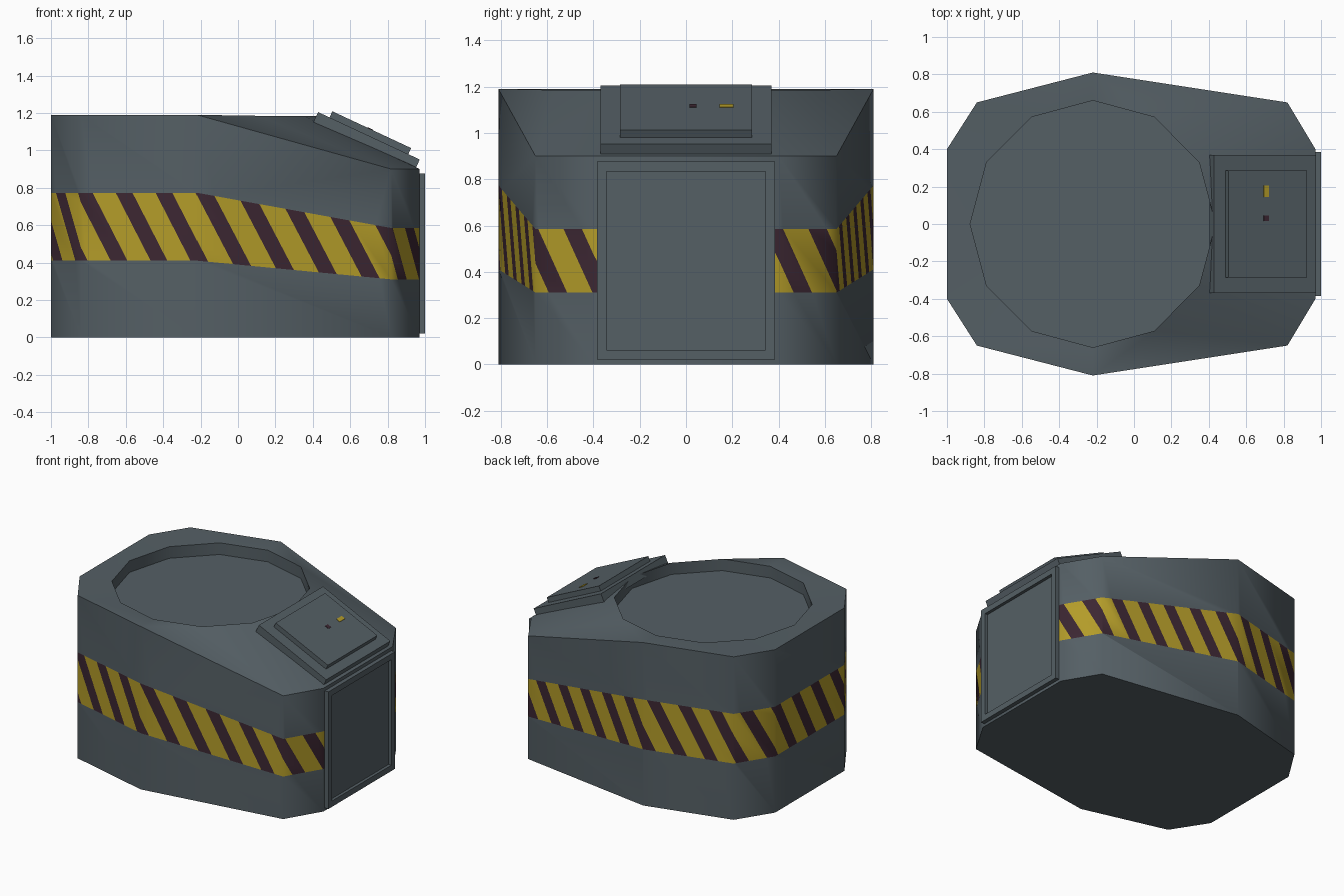
import bpy, bmesh, math
from mathutils import Matrix, Vector

if "Cube" in bpy.data.objects:
    bpy.data.objects.remove(bpy.data.objects["Cube"])


def material(name, rgb):
    m = bpy.data.materials.new(name)
    m.diffuse_color = (*rgb, 1)
    m.use_nodes = True
    m.node_tree.nodes["Principled BSDF"].inputs["Base Color"].default_value = m.diffuse_color
    return m


GREY = material("slate grey", (0.09, 0.115, 0.13))
YELLOW = material("warning yellow", (0.45, 0.33, 0.022))
PURPLE = material("dark purple", (0.045, 0.02, 0.032))


def finish(name, bm, mats, matrix=None):
    bmesh.ops.recalc_face_normals(bm, faces=bm.faces[:])
    me = bpy.data.meshes.new(name)
    bm.to_mesh(me)
    bm.free()
    for m in mats:
        me.materials.append(m)
    ob = bpy.data.objects.new(name, me)
    bpy.context.collection.objects.link(ob)
    if matrix is not None:
        ob.matrix_world = matrix
    bpy.ops.object.select_all(action='DESELECT')
    ob.select_set(True)
    bpy.context.view_layer.objects.active = ob
    bpy.ops.object.shade_smooth_by_angle(angle=math.radians(60))
    return ob


def panel(name, matrix, sx, sy, thick, mat, margin=0, depth=0):
    """Box whose top lies at local z = 0, with an optional recessed centre."""
    bm = bmesh.new()
    bmesh.ops.create_cube(bm, size=1, matrix=Matrix.Translation((0, 0, -thick / 2)) @ Matrix.Diagonal((sx, sy, thick, 1)))
    if margin:
        top = max(bm.faces, key=lambda f: f.calc_center_median().z)
        bmesh.ops.inset_region(bm, faces=[top], thickness=margin)
        inner = bmesh.ops.extrude_face_region(bm, geom=[top])
        bmesh.ops.translate(bm, vec=(0, 0, -depth), verts=[v for v in inner['geom'] if isinstance(v, bmesh.types.BMVert)])
        if top.is_valid:
            bm.faces.remove(top)
    return finish(name, bm, [mat], matrix)


# --- Body: ten-sided hull, lower at the door end ---
half = [(-0.22, -0.81), (0.82, -0.65), (0.97, -0.4)]
outline = half + [(x, -y) for x, y in reversed(half)]
outline += [(-0.84, 0.65), (-1, 0.4), (-1, -0.4), (-0.84, -0.65)]
N = len(outline)


def height(x):
    return 1.19 if x <= -0.22 else max(0.9, 1.19 - 0.29 * (x + 0.22) / 1.04)


bm = bmesh.new()
wall = bm.faces.layers.int.new("wall")
rows = [[bm.verts.new((x, y, t * height(x))) for x, y in outline] for t in (0, 0.345, 0.65, 1)]
bm.faces.new(rows[0])
for r in range(3):
    for i in range(N):
        j = (i + 1) % N
        f = bm.faces.new((rows[r][i], rows[r][j], rows[r + 1][j], rows[r + 1][i]))
        if r == 1:
            f[wall] = i + 1

# Round hopper: level rim, short wall and flat floor
rim, floor = [[bm.verts.new((-0.22 + 0.656 * math.cos(k * math.pi / 6), 0.66 * math.sin(k * math.pi / 6), z))
               for k in range(12)] for z in (1.185, 1.1)]
for k in range(12):
    bm.faces.new((rim[k], rim[(k + 1) % 12], floor[(k + 1) % 12], floor[k]))
bm.faces.new(floor)

# Deck between hull edge and rim: advance whichever loop lags in angle
def angle(v):
    return math.atan2(v.co.y, v.co.x + 0.22) % math.tau


outer = sorted(rows[3], key=angle)
inner = rim
a = b = 0
while a < N or b < 12:
    na = angle(outer[a + 1]) if a + 1 < N else angle(outer[0]) + math.tau
    nb = (b + 1) * math.pi / 6
    va, vb = outer[a % N], inner[b % 12]
    if b >= 12 or (a < N and na < nb):
        a += 1
        bm.faces.new((va, outer[a % N], vb))
    else:
        b += 1
        bm.faces.new((va, inner[b % 12], vb))

# --- Hazard band: cut diagonally, alternate yellow and purple ---
PERIOD, PHASE, DUTY, SLANT = 0.22, 0.67, 0.42, 0.53
start = 0
for i in range(N):
    p = Vector((*outline[i], 0))
    q = Vector((*outline[(i + 1) % N], 0))
    length = (q - p).length
    d = (q - p) / length
    for k in range(-6, 40):
        for side in (-0.5, 0.5):
            c = PHASE + PERIOD * (k + side * DUTY)
            if not start - 0.1 < c < start + length + 0.6:
                continue
            faces = [f for f in bm.faces if f[wall] == i + 1]
            geom = {g for f in faces for g in (*f.verts, *f.edges)}
            bmesh.ops.bisect_plane(bm, geom=list(geom) + faces, plane_co=p + d * (c - start),
                                   plane_no=d + Vector((0, 0, SLANT)), dist=1e-5)
    for f in bm.faces:
        if f[wall] == i + 1:
            m = f.calc_center_median()
            u = start + (m - p).dot(d) + SLANT * m.z
            f.material_index = 2 if ((u - PHASE) / PERIOD + DUTY / 2) % 1 < DUTY else 1
    start += length
finish("hull", bm, [GREY, YELLOW, PURPLE])

# --- Door frame with recessed centre on the right end ---
door = Matrix.Translation((1.0, 0, 0.448)) @ Matrix.Rotation(math.pi / 2, 4, 'Y')
panel("door", door, 0.855, 0.77, 0.04, GREY, 0.06, 0.022)

# --- Sloping lid and raised plate ---
slope = Matrix.Translation((0.70, 0, 1.078)) @ Matrix.Rotation(math.radians(25), 4, 'Y')
panel("lid", slope, 0.6, 0.74, 0.06, GREY)
panel("lid_plate", slope @ Matrix.Translation((0, 0, 0.036)), 0.465, 0.57, 0.036, GREY)

# Small paint marks on the plate
for name, y, sx, sy, mat in (("yellow_mark", 0.175, 0.03, 0.06, YELLOW), ("dark_mark", 0.03, 0.03, 0.03, PURPLE)):
    panel(name, slope @ Matrix.Translation((-0.01, y, 0.039)), sx, sy, 0.004, mat)
